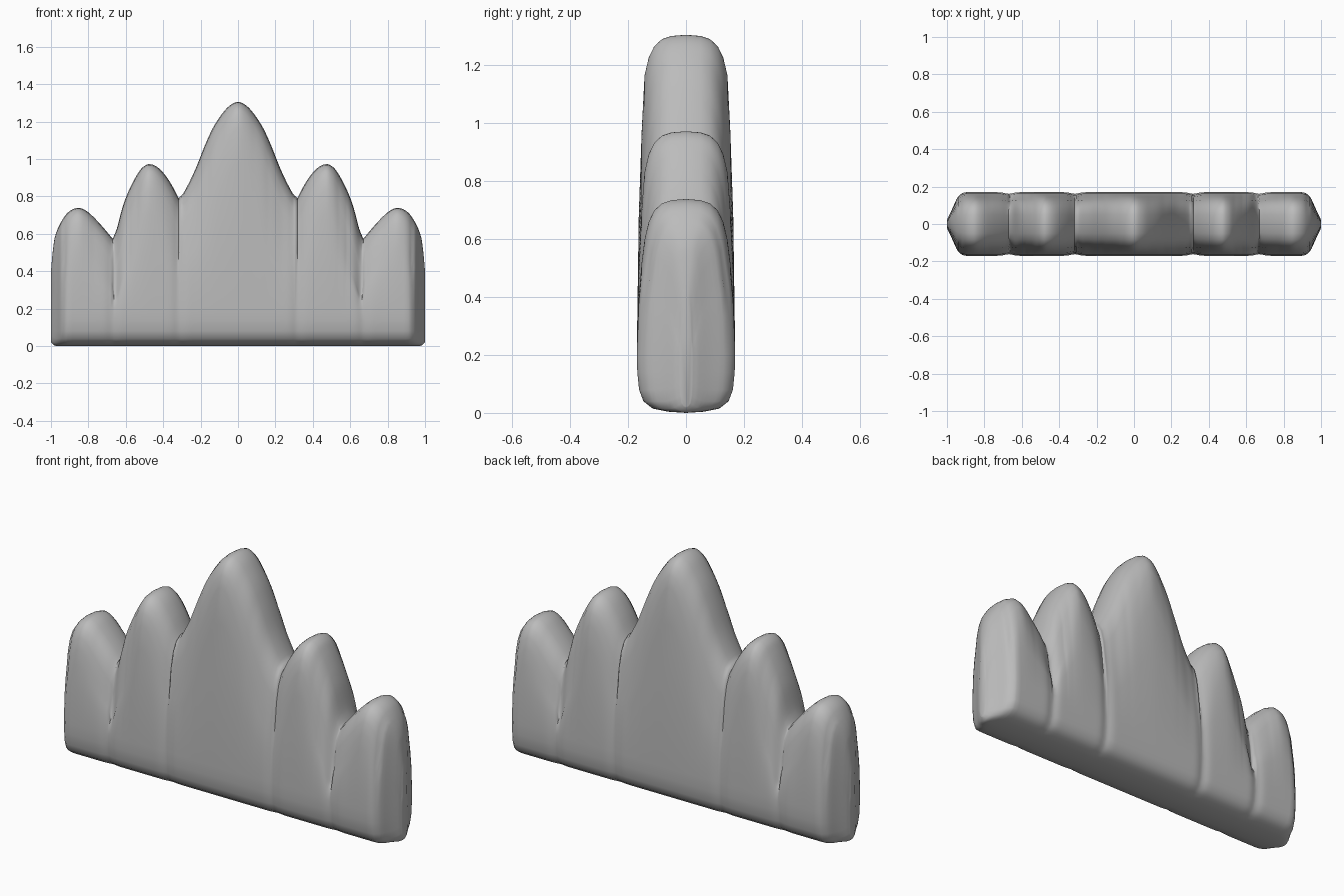
import bpy, bmesh, math

if "Cube" in bpy.data.objects:
    bpy.data.objects.remove(bpy.data.objects["Cube"])

# Outline height for x >= 0, one list per peak (breaks at the creases)
PEAKS = [
    [(0, 1.305), (.045, 1.285), (.086, 1.24), (.134, 1.166), (.176, 1.075), (.23, .94), (.29, .82), (.317, .79)],
    [(.317, .79), (.364, .877), (.417, .945), (.47, .972), (.51, .955), (.54, .915), (.57, .86), (.594, .807),
     (.618, .74), (.647, .63), (.67, .573)],
    [(.67, .573), (.72, .633), (.775, .692), (.818, .727), (.86, .738), (.91, .713), (.95, .655), (.98, .578),
     (.992, .49), (1.0, .40)],
]
# Half thickness factor near the ends
END = [(0, 1), (.90, 1), (.92, .97), (.945, .84), (.97, .5), (.992, .24), (1.0, .12)]
# Rounded top shoulder: depth below outline, half thickness
SHOULDER = [(0, 0), (.004, .05), (.015, .083), (.04, .11), (.08, .129), (.14, .143)]
BODY = [(.2, .153), (.5, .163), (1, .17)]
FOOT = [(.14, .168), (.08, .162), (.04, .147), (.015, .115), (.004, .06), (0, 0)]


def lerp_table(table, x):
    for (x0, a), (x1, b) in zip(table, table[1:]):
        if x <= x1:
            return a + (b - a) * (x - x0) / (x1 - x0)
    return table[-1][1]


def smooth_samples(pts, n=4, flat_start=False):
    """Cubic Hermite samples through pts: (x, height, slope)."""
    m = []
    for i in range(len(pts)):
        a, b = pts[max(i - 1, 0)], pts[min(i + 1, len(pts) - 1)]
        m.append((b[1] - a[1]) / (b[0] - a[0]))
    if flat_start:
        m[0] = 0
    out = []
    for i in range(len(pts) - 1):
        (x0, a), (x1, b) = pts[i], pts[i + 1]
        w = x1 - x0
        for k in range(n):
            t = k / n
            h = ((2*t**3 - 3*t*t + 1) * a + (t**3 - 2*t*t + t) * w * m[i]
                 + (3*t*t - 2*t**3) * b + (t**3 - t*t) * w * m[i + 1])
            out.append((x0 + w * t, h, m[i] + (m[i + 1] - m[i]) * t))
    return out


half = []
for i, p in enumerate(PEAKS):
    half += smooth_samples(p, flat_start=(i == 0))
half.append((1.0, PEAKS[-1][-1][1], 0))
stations = [(-x, h, -s) for x, h, s in reversed(half[1:])] + half


def section(x, h, slope):
    """Half cross-section (y, z) from the ridge down to the foot."""
    ax = abs(x)
    w = lerp_table(END, ax)
    for c in (.317, .67):                       # shallow grooves under the creases
        w *= 1 - .05 * math.exp(-((ax - c) / .03) ** 2)
    s = min(math.hypot(1, slope), 2.4)
    if ax > .93:
        s = min(s, 1.4)
    room = h - .2
    s = min(s, .8 * room / .14)
    pts = [(y * w, h - d * s) for d, y in SHOULDER]
    low = h - .14 * s
    pts += [(y * w, low + (.2 - low) * f) for f, y in BODY]
    lift = .02 * max(0, (ax - .97) / .03) ** 2  # rounded lower corners
    pts += [(y * w, z + lift) for z, y in FOOT]
    return pts


# Peaked slab: cross-sections lofted along x
bm = bmesh.new()
rings = []
for st in stations:
    pts = section(*st)
    loop = pts + [(-y, z) for y, z in reversed(pts[1:-1])]
    rings.append([bm.verts.new((st[0], y, z)) for y, z in loop])
for a, b in zip(rings, rings[1:]):
    n = len(a)
    for i in range(n):
        j = (i + 1) % n
        bm.faces.new((a[i], a[j], b[j], b[i]))
bm.faces.new(rings[0])
bm.faces.new(rings[-1])
bmesh.ops.recalc_face_normals(bm, faces=bm.faces)
mesh = bpy.data.meshes.new("peaked_slab")
bm.to_mesh(mesh)
bm.free()
slab = bpy.data.objects.new("peaked_slab", mesh)
bpy.context.collection.objects.link(slab)

grey = bpy.data.materials.new("plain_grey")
grey.diffuse_color = (.5, .5, .5, 1)
grey.use_nodes = True
grey.node_tree.nodes["Principled BSDF"].inputs["Base Color"].default_value = grey.diffuse_color
mesh.materials.append(grey)

bpy.context.view_layer.objects.active = slab
slab.select_set(True)
bpy.ops.object.shade_smooth_by_angle(angle=math.radians(60))
